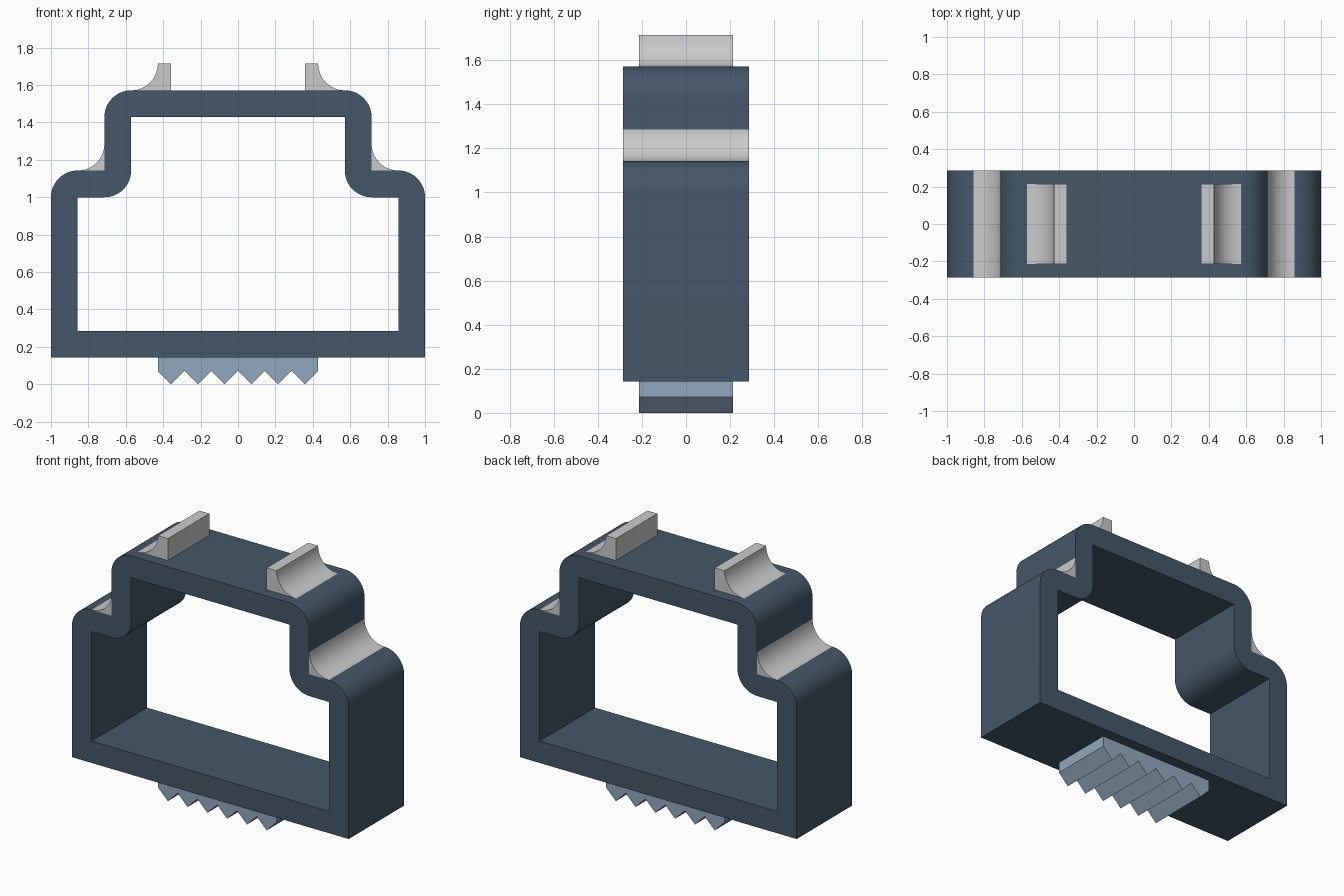
import bpy, bmesh
from math import radians, cos, sin

if "Cube" in bpy.data.objects:
    bpy.data.objects.remove(bpy.data.objects["Cube"])

U = 1 / 7  # design unit: one wall thickness


def material(name, color):
    m = bpy.data.materials.new(name)
    m.diffuse_color = (*color, 1)
    m.use_nodes = True
    m.node_tree.nodes["Principled BSDF"].inputs["Base Color"].default_value = m.diffuse_color
    return m


def arc(cx, cz, a0, a1, r=1, n=16):
    angles = [radians(a0 + (a1 - a0) * i / n) for i in range(n + 1)]
    return [(cx + r * cos(a), cz + r * sin(a)) for a in angles]


def mirrored(half):
    """Close a right-hand half outline with its mirror image."""
    return half + [(-x, z) for x, z in reversed(half)]


def prism(name, loops, half_depth, mat=None):
    """Extrude x-z outlines (first outer, then holes) along y."""
    bm = bmesh.new()
    edges = []
    for loop in loops:
        vs = [bm.verts.new((x * U, -half_depth * U, z * U)) for x, z in loop]
        edges += [bm.edges.new((vs[i - 1], vs[i])) for i in range(len(vs))]
    bmesh.ops.triangle_fill(bm, edges=edges, use_beauty=True, use_dissolve=False)
    ext = bmesh.ops.extrude_face_region(bm, geom=bm.faces[:])
    verts = [g for g in ext["geom"] if isinstance(g, bmesh.types.BMVert)]
    bmesh.ops.translate(bm, verts=verts, vec=(0, 2 * half_depth * U, 0))
    bmesh.ops.recalc_face_normals(bm, faces=bm.faces[:])
    me = bpy.data.meshes.new(name)
    bm.to_mesh(me)
    bm.free()
    me.shade_smooth()
    me.set_sharp_from_angle(angle=radians(30))
    ob = bpy.data.objects.new(name, me)
    bpy.context.collection.objects.link(ob)
    if mat:
        me.materials.append(mat)
    return ob


dark = material("dark_slate", (0.06, 0.095, 0.14))
pale = material("pale_blue", (0.29, 0.39, 0.51))

# Hollow stepped frame with rounded shoulders
outer = [(7, 1)] + arc(6, 7, 0, 90) + [(5, 8)] + arc(4, 10, 0, 90)
inner = [(6, 2), (6, 7)] + arc(5, 8, 270, 180) + [(4, 10)]
prism("frame", [mirrored(outer), mirrored(inner)], 2, dark)

# Concave shoulder fillets and top lugs, one pair per side
fillet = [(5, 8)] + arc(6, 9, 270, 180)
lug = [(2.5, 11)] + arc(4, 12, 270, 180) + [(2.5, 12)]
for side, s in (("left", -1), ("right", 1)):
    prism(side + "_shoulder_fillet", [[(s * x, z) for x, z in fillet]], 2)
    prism(side + "_top_lug", [[(s * x, z) for x, z in lug]], 1.5)

# Serrated pad under the base
teeth = [(-3 + i / 2, 0 if i % 2 else 0.5) for i in range(13)]
prism("toothed_pad", [teeth + [(3, 1), (-3, 1)]], 1.5, pale)
